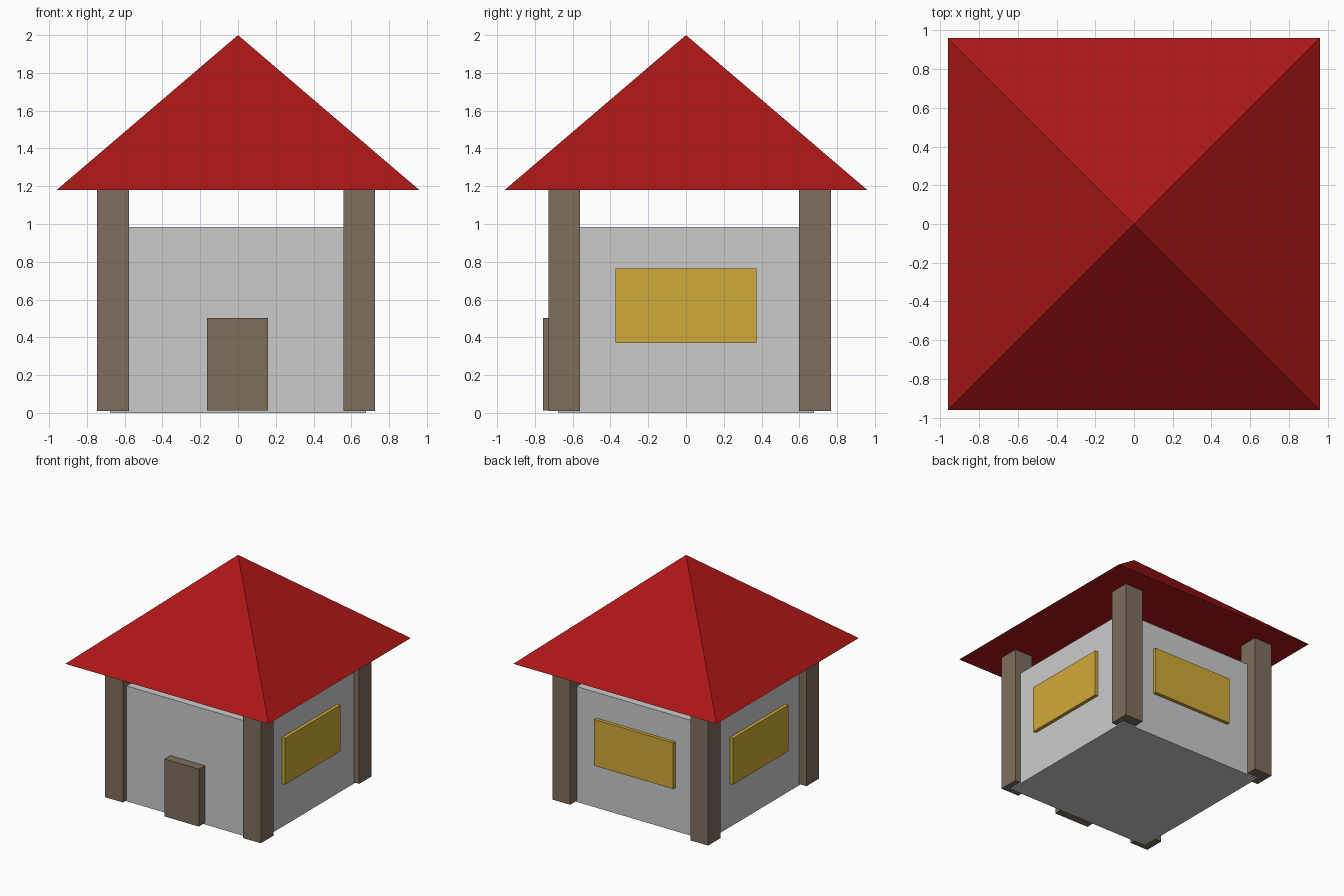
import bpy
import math

if "Cube" in bpy.data.objects:
    bpy.data.objects.remove(bpy.data.objects["Cube"])


def material(name, color):
    m = bpy.data.materials.new(name)
    m.diffuse_color = (*color, 1)
    m.use_nodes = True
    m.node_tree.nodes["Principled BSDF"].inputs["Base Color"].default_value = m.diffuse_color
    return m


RED = material("roof_red", (0.41, 0.008, 0.008))
WOOD = material("wood_brown", (0.21, 0.156, 0.11))
YELLOW = material("window_yellow", (0.63, 0.40, 0.04))


def box(name, lo, hi, mat=None):
    """Axis-aligned box between two corners."""
    centre = [(a + b) / 2 for a, b in zip(lo, hi)]
    bpy.ops.mesh.primitive_cube_add(size=1, location=centre)
    ob = bpy.context.object
    ob.name = name
    ob.scale = [b - a for a, b in zip(lo, hi)]
    bpy.ops.object.transform_apply(location=False, rotation=False, scale=True)
    if mat:
        ob.data.materials.append(mat)
    return ob


# Wall block
W = 0.677
box("walls", (-W, -W, 0), (W, W, 0.985))

# Corner posts, reaching up to the roof underside
for side, x in (("left", -0.662), ("right", 0.642)):
    for end, y in (("front", -0.645), ("back", 0.683)):
        h = 0.084
        box(f"{end}_{side}_post", (x - h, y - h, 0.01), (x + h, y + h, 1.19), WOOD)

# Door
box("door", (-0.164, -0.757, 0.012), (0.16, -0.66, 0.502), WOOD)

# Windows on the right, left and back walls
IN, OUT, HALF, Z0, Z1 = 0.65, 0.706, 0.373, 0.37, 0.765
box("right_window", (IN, -HALF, Z0), (OUT, HALF, Z1), YELLOW)
box("left_window", (-OUT, -HALF, Z0), (-IN, HALF, Z1), YELLOW)
box("back_window", (-HALF, IN, Z0), (HALF, OUT, Z1), YELLOW)

# Pyramid roof with a flat underside
EAVE, APEX, SPAN = 1.18, 2.0, 0.96
bpy.ops.mesh.primitive_cone_add(vertices=4, radius1=SPAN * math.sqrt(2), radius2=0,
                                depth=APEX - EAVE, location=(0, 0, (EAVE + APEX) / 2),
                                rotation=(0, 0, math.pi / 4))
roof = bpy.context.object
roof.name = "roof"
bpy.ops.object.transform_apply(location=False, rotation=True, scale=False)
roof.data.materials.append(RED)
